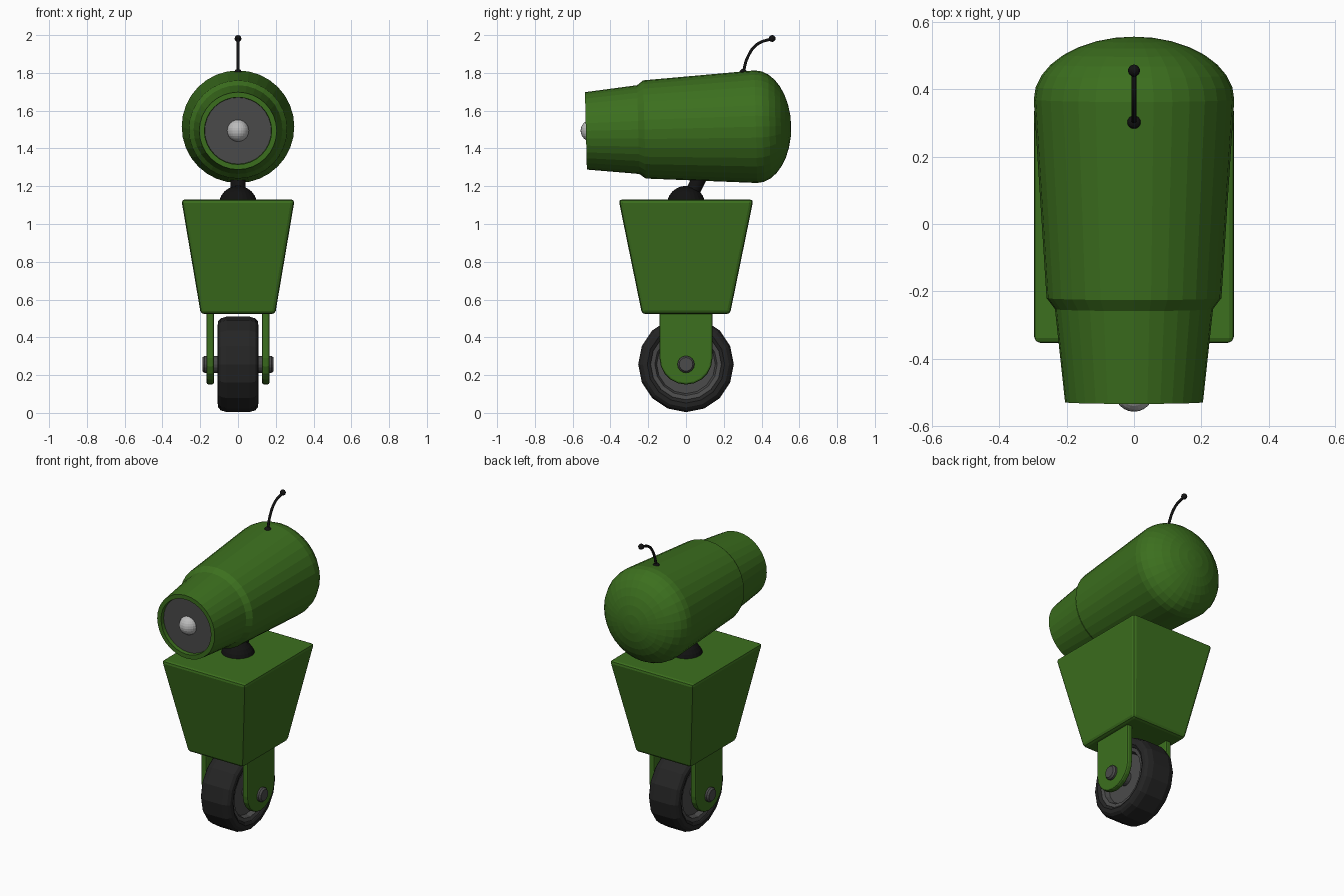
import bpy, bmesh, math
from mathutils import Vector, Matrix

if "Cube" in bpy.data.objects:
    bpy.data.objects.remove(bpy.data.objects["Cube"])


def mat(name, r, g, b):
    m = bpy.data.materials.new(name)
    m.diffuse_color = (r, g, b, 1)
    m.use_nodes = True
    m.node_tree.nodes["Principled BSDF"].inputs["Base Color"].default_value = m.diffuse_color
    return m


GREEN = mat("green paint", 0.045, 0.16, 0.013)
BLACK = mat("black", 0.006, 0.006, 0.006)
RUBBER = mat("rubber", 0.018, 0.018, 0.018)
STEEL = mat("dark steel", 0.07, 0.07, 0.07)
SILVER = mat("silver", 0.5, 0.5, 0.5)


def finish(bm, name, material, matrix=None):
    bmesh.ops.recalc_face_normals(bm, faces=bm.faces)
    me = bpy.data.meshes.new(name)
    bm.to_mesh(me)
    bm.free()
    ob = bpy.data.objects.new(name, me)
    bpy.context.collection.objects.link(ob)
    me.materials.append(material)
    if matrix:
        ob.matrix_world = matrix
    return ob


def bevel(ob, width, segments=2):
    b = ob.modifiers.new("bevel", 'BEVEL')
    b.width, b.segments, b.limit_method = width, segments, 'ANGLE'
    b.angle_limit = math.radians(40)


def lathe(name, profile, n, material, matrix, closed=False):
    """Revolve (radius, height) points about local z."""
    bm = bmesh.new()
    vs = [bm.verts.new((r, 0, h)) for r, h in profile]
    pairs = list(zip(vs, vs[1:])) + ([(vs[-1], vs[0])] if closed else [])
    edges = [bm.edges.new(p) for p in pairs]
    bmesh.ops.spin(bm, geom=vs + edges, cent=(0, 0, 0), axis=(0, 0, 1),
                   angle=2 * math.pi, steps=n, use_duplicate=False)
    bmesh.ops.remove_doubles(bm, verts=bm.verts, dist=1e-4)
    return finish(bm, name, material, matrix)


def ball(name, loc, r, material, n=24):
    bm = bmesh.new()
    bmesh.ops.create_uvsphere(bm, u_segments=n, v_segments=n // 2, radius=r)
    return finish(bm, name, material, Matrix.Translation(loc))


def tube(name, points, r, material):
    cu = bpy.data.curves.new(name, 'CURVE')
    cu.dimensions, cu.bevel_depth, cu.bevel_resolution = '3D', r, 3
    cu.use_fill_caps = True
    sp = cu.splines.new('BEZIER')
    sp.bezier_points.add(len(points) - 1)
    for bp, p in zip(sp.bezier_points, points):
        bp.co = p
        bp.handle_left_type = bp.handle_right_type = 'AUTO'
    ob = bpy.data.objects.new(name, cu)
    bpy.context.collection.objects.link(ob)
    cu.materials.append(material)


# Head: stepped barrel with domed back, recessed face at the front, slight tilt
head_m = Matrix.Translation((0, 0, 1.506)) @ Matrix.Rotation(math.radians(-88.6), 4, 'X')
dome = [(0.298 * math.cos(a), 0.37 + 0.187 * math.sin(a))
        for a in (math.pi / 2 * i / 8 for i in range(9))]
lathe("head_shell", [(0, -0.50), (0.176, -0.50), (0.178, -0.53), (0.205, -0.53),
                     (0.235, -0.253), (0.26, -0.22)] + dome, 32, GREEN, head_m)
lathe("face_plate", [(0, -0.506), (0.176, -0.506), (0.176, -0.49), (0, -0.49)],
      32, STEEL, head_m)
ball("eye", (0, -0.50, 1.494), 0.058, SILVER)

# Antenna
tube("antenna_rod", [(0, 0.303, 1.80), (0, 0.325, 1.88), (0, 0.375, 1.95), (0, 0.455, 1.982)],
     0.008, BLACK)
ball("antenna_tip", (0, 0.456, 1.982), 0.018, BLACK, 16)
ball("antenna_base", (0, 0.303, 1.80), 0.021, BLACK, 16)

# Neck
ball("neck_ball", (0, 0, 1.10), 0.102, BLACK)
tube("neck_stem", [(0, 0.015, 1.13), (0, 0.09, 1.28)], 0.04, BLACK)

# Tapered body
bm = bmesh.new()
bmesh.ops.create_cube(bm, size=2)
for v in bm.verts:
    x, y, z = (0.3, 0.357, 1.13) if v.co.z > 0 else (0.197, 0.233, 0.523)
    v.co = (x * v.co.x, y * v.co.y, z)
bevel(finish(bm, "body", GREEN), 0.018)

# Fork plates with rounded lower ends
AXLE_Z = 0.257
for side, sx in (("left", -1), ("right", 1)):
    bm = bmesh.new()
    outline = [(0.14, 0.55)] + [(0.14 * math.cos(a), 0.29 - 0.14 * math.sin(a))
                                for a in (math.pi * i / 10 for i in range(11))] + [(-0.14, 0.55)]
    f = bm.faces.new([bm.verts.new((sx * 0.128, y, z)) for y, z in outline])
    ext = bmesh.ops.extrude_face_region(bm, geom=[f])
    bmesh.ops.translate(bm, vec=(sx * 0.038, 0, 0),
                        verts=[g for g in ext["geom"] if isinstance(g, bmesh.types.BMVert)])
    bevel(finish(bm, f"fork_{side}", GREEN), 0.01)

# Wheel and axle, revolved about the x axis
wheel_m = Matrix.Translation((0, 0, AXLE_Z)) @ Matrix.Rotation(math.pi / 2, 4, 'Y')
half = [(0.182, 0.085), (0.19, 0.1), (0.205, 0.108), (0.228, 0.105), (0.243, 0.092), (0.253, 0.06)]
lathe("tyre", half + [(r, -h) for r, h in reversed(half)], 16, RUBBER, wheel_m, True)
rim = [(0, 0.06), (0.155, 0.06), (0.165, 0.09), (0.188, 0.095)]
lathe("rim", rim + [(r, -h) for r, h in reversed(rim)], 16, STEEL, wheel_m)
pin = [(0, 0.189), (0.036, 0.189), (0.045, 0.178)]
lathe("axle", pin + [(r, -h) for r, h in reversed(pin)], 16, STEEL, wheel_m)
